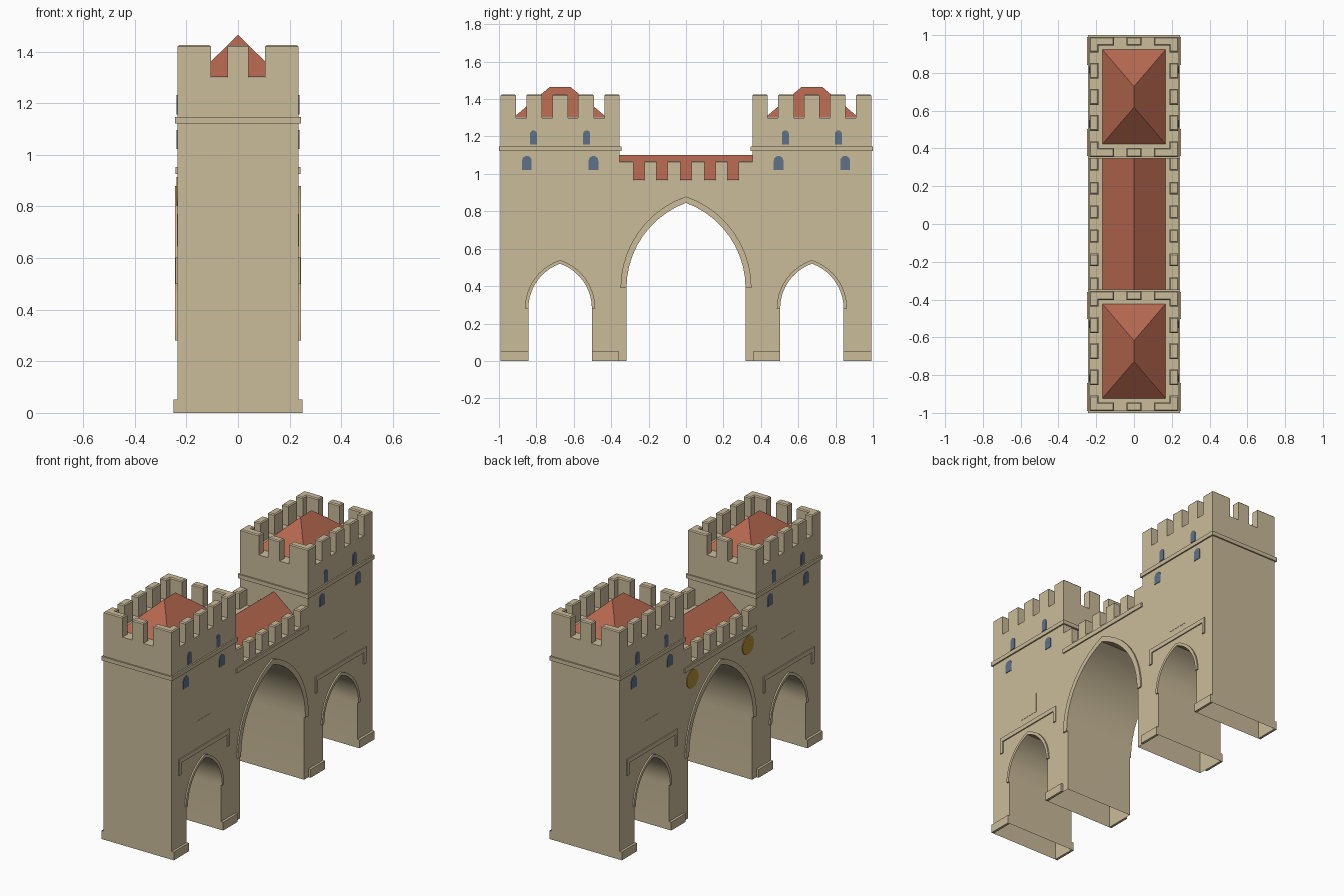
import bpy, bmesh, math
from mathutils import Vector

if "Cube" in bpy.data.objects:
    bpy.data.objects.remove(bpy.data.objects["Cube"])


def material(name, rgb):
    m = bpy.data.materials.new(name)
    lin = [((c / 255 + 0.055) / 1.055) ** 2.4 for c in rgb]
    m.diffuse_color = (*lin, 1)
    m.use_nodes = True
    m.node_tree.nodes["Principled BSDF"].inputs["Base Color"].default_value = m.diffuse_color
    return m


STONE = material("sandstone", (202, 187, 154))
TILE = material("roof_tile", (180, 103, 79))
GLASS = material("window_blue", (95, 113, 136))
GOLD = material("gold", (180, 142, 52))

W = 0.235             # half depth of the walls
TC, TH = 0.673, 0.318  # tower centre and half length along y
SIDES = (-1, 1)


def prism(bm, pts, axis, lo, hi, chamfer=0):
    """Extrude a 2D outline along x (points are y,z) or z (points are x,y)."""
    put = (lambda p, t: (t, *p)) if axis == "x" else (lambda p, t: (*p, t))
    a = [bm.verts.new(put(p, lo)) for p in pts]
    b = [bm.verts.new(put(p, hi)) for p in pts]
    n = len(pts)
    faces = [bm.faces.new(a[::-1]), bm.faces.new(b)]
    for i in range(n):
        j = (i + 1) % n
        faces.append(bm.faces.new((a[i], a[j], b[j], b[i])))
    bmesh.ops.recalc_face_normals(bm, faces=faces)
    if chamfer:
        bmesh.ops.bevel(bm, geom=list(faces[1].edges), offset=chamfer,
                        segments=1, affect="EDGES")


def rect(a0, a1, b0, b1):
    return [(a0, b0), (a1, b0), (a1, b1), (a0, b1)]


def finish(name, bm, mat, smooth=False):
    me = bpy.data.meshes.new(name)
    bm.to_mesh(me)
    bm.free()
    me.materials.append(mat)
    ob = bpy.data.objects.new(name, me)
    bpy.context.collection.objects.link(ob)
    if smooth:
        bpy.ops.object.select_all(action="DESELECT")
        ob.select_set(True)
        bpy.context.view_layer.objects.active = ob
        bpy.ops.object.shade_smooth_by_angle(angle=math.radians(25))
    return ob


def arch(cy, half, spring, rise, grow=0, n=10):
    """Pointed two-centred arch from the -y spring to the +y spring."""
    r = (half ** 2 + rise ** 2) / (2 * half)
    c, R = r - half, r + grow
    end = math.acos(c / R)
    right = [(R * math.cos(end * i / n) - c, spring + R * math.sin(end * i / n))
             for i in range(n + 1)]
    left = [(cy - y, z) for y, z in right]
    return left + [(cy + y, z) for y, z in right[-2::-1]]


ARCHES = [((-TC, 0.17, 0.28, 0.24), 0.018),
          ((0, 0.318, 0.39, 0.455), 0.032),
          ((TC, 0.17, 0.28, 0.24), 0.018)]
T0, T1 = TC - TH, TC + TH

# Gatehouse walls: one outline with three passages, open underneath
outline = [(-T1, 0)]
for (cy, half, spring, rise), _ in ARCHES:
    outline += [(cy - half, 0)] + arch(cy, half, spring, rise) + [(cy + half, 0)]
outline += [(T1, 0), (T1, 1.30), (T0, 1.30), (T0, 0.965),
            (-T0, 0.965), (-T0, 1.30), (-T1, 1.30)]
bm = bmesh.new()
prism(bm, outline, "x", -W, W)
feet = [f for f in bm.faces if all(v.co.z < 1e-4 for v in f.verts)]
bmesh.ops.delete(bm, geom=feet, context="FACES_ONLY")
finish("gatehouse_walls", bm, STONE, smooth=True)

# Raised bands around the arches
bm = bmesh.new()
for s in SIDES:
    for args, t in ARCHES:
        prism(bm, arch(*args, grow=t) + arch(*args)[::-1], "x", s * W, s * 0.244)
finish("arch_bands", bm, STONE, smooth=True)

# Plinths, label mouldings and square panels on the long faces
plinths, labels, panels = bmesh.new(), bmesh.new(), bmesh.new()
for s in SIDES:
    for t in SIDES:
        for a, b in ((0.36, TC - 0.17), (TC + 0.17, T1)):
            prism(plinths, rect(*sorted((t * a, t * b)), 0, 0.052), "x", s * W, s * 0.25)
        c = t * TC
        hood = [(-0.25, 0.5), (-0.25, 0.602), (0.25, 0.602), (0.25, 0.5),
                (0.228, 0.5), (0.228, 0.575), (-0.228, 0.575), (-0.228, 0.5)]
        prism(labels, [(c + y, z) for y, z in hood], "x", s * W, s * 0.242)
        prism(panels, rect(c - 0.07, c + 0.07, 0.645, 0.77), "x", s * W, s * 0.2365)
finish("plinths", plinths, STONE)
finish("label_mouldings", labels, STONE)
finish("square_panels", panels, STONE)

# String courses: a ring round each tower, a strip on each side of the middle
bm = bmesh.new()
for t in SIDES:
    y0, y1 = sorted((t * T0, t * T1))
    e = 0.009
    for s in SIDES:
        prism(bm, rect(y0 - e, y1 + e, 1.122, 1.147), "x", s * W, s * (W + e))
    for a, b in ((y0 - e, y0), (y1, y1 + e)):
        prism(bm, rect(-W, W, a, b), "z", 1.122, 1.147)
for s in SIDES:
    prism(bm, rect(-T0, T0, 0.925, 0.952), "x", s * W, s * (W + 0.008))
finish("string_courses", bm, STONE)

# Battlements
P = 0.047             # parapet thickness
towers, middle = bmesh.new(), bmesh.new()


def merlon(bm, pts, z0, z1):
    prism(bm, pts, "z", z0, z1, 0.006)


for t in SIDES:
    c = t * TC
    for s in SIDES:
        for e in SIDES:   # L-shaped corners
            ell = [(W, TH), (0.105, TH), (0.105, TH - P), (W - P, TH - P),
                   (W - P, TH - 0.082), (W, TH - 0.082)]
            merlon(towers, [(s * x, c + e * y) for x, y in ell], 1.30, 1.425)
        for y in (-0.138, 0, 0.138):
            merlon(towers, rect(*sorted((s * W, s * (W - P))),
                                c + y - 0.042, c + y + 0.042), 1.30, 1.425)
        merlon(towers, rect(-0.04, 0.04, *sorted((c + s * TH, c + s * (TH - P)))),
               1.30, 1.425)
edges = [-T0, -0.282, -0.222, -0.157, -0.099, -0.029]
edges += [-v for v in edges[::-1]]
for s in SIDES:
    for a, b in zip(edges[::2], edges[1::2]):
        merlon(middle, rect(*sorted((s * W, s * (W - P))), a, b), 0.965, 1.07)
finish("tower_battlements", towers, STONE)
finish("middle_battlements", middle, STONE)


# Roofs: hipped on the towers, gabled over the middle
def roof(name, cy, half, ridge, z0, z1):
    bm = bmesh.new()
    pts = [(x, cy + y, z0) for x, y in rect(-0.167, 0.167, -half, half)]
    pts += [(0, cy - ridge, z1), (0, cy + ridge, z1)]
    v = [bm.verts.new(p) for p in pts]
    for f in ((0, 1, 4), (1, 2, 5, 4), (2, 3, 5), (3, 0, 4, 5)):
        bm.faces.new([v[i] for i in f])
    finish(name, bm, TILE)


roof("front_tower_roof", -TC, 0.25, 0.055, 1.301, 1.465)
roof("back_tower_roof", TC, 0.25, 0.055, 1.301, 1.465)
roof("middle_roof", 0, T0, T0, 0.966, 1.10)

# Round-headed windows
bm = bmesh.new()
for s in SIDES:
    for t in SIDES:
        for off, z, r, h in ((0.142, 1.157, 0.019, 0.075), (0.178, 1.022, 0.026, 0.074)):
            for e in SIDES:
                cy = t * TC + e * off
                pts = [(cy - r, z), (cy + r, z)]
                pts += [(cy + r * math.cos(k * math.pi / 8),
                         z + h - r + r * math.sin(k * math.pi / 8)) for k in range(9)]
                prism(bm, pts, "x", s * W, s * 0.238)
finish("windows", bm, GLASS)

# Gold discs beside the great arch, on one face only
bm = bmesh.new()
for t in SIDES:
    pts = [(t * 0.275 + 0.057 * math.cos(k * math.pi / 12),
            0.858 + 0.057 * math.sin(k * math.pi / 12)) for k in range(24)]
    prism(bm, pts, "x", -W, -0.239)
finish("gold_discs", bm, GOLD)
